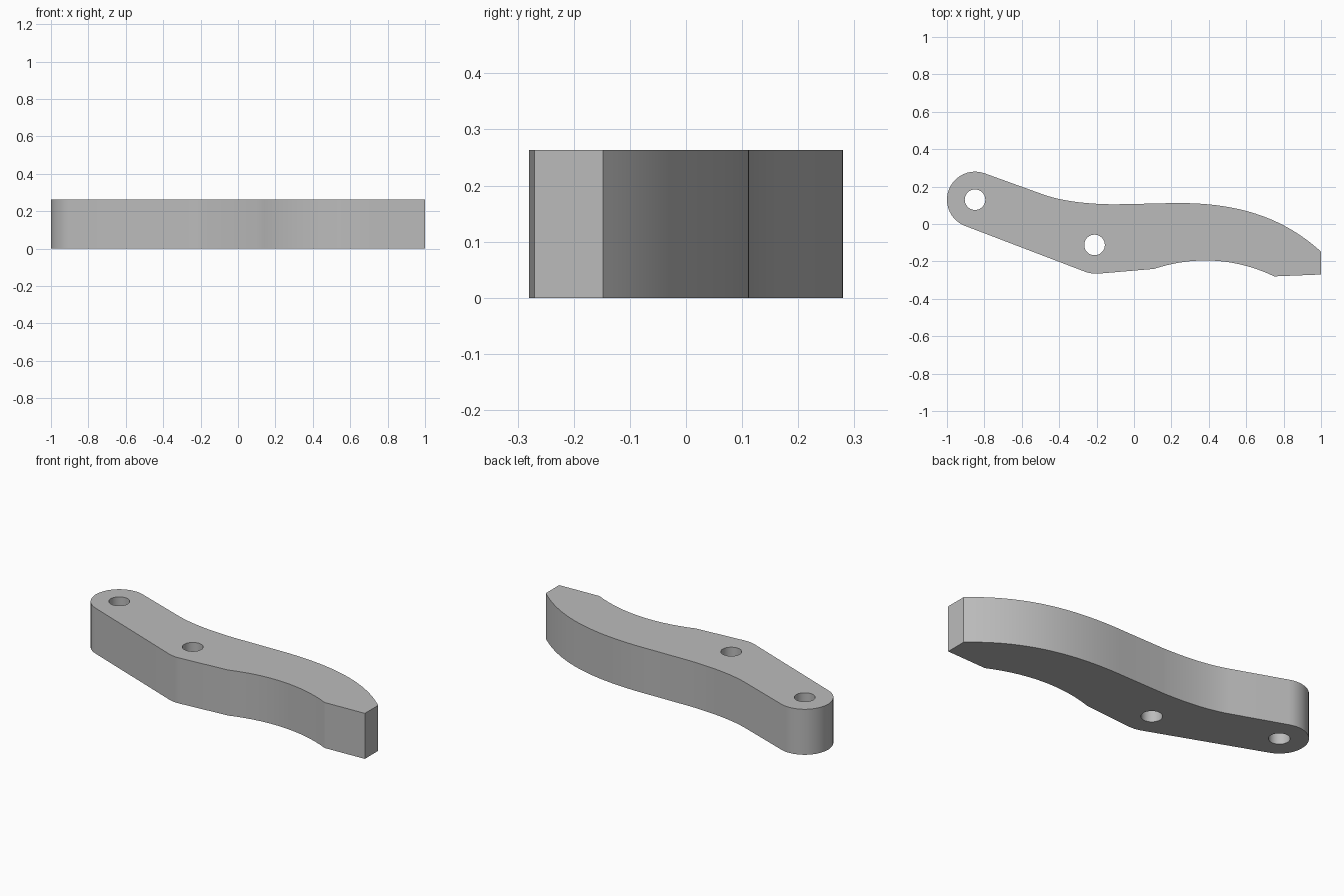
import bpy, bmesh
from math import sin, cos, radians
from mathutils import Vector
from mathutils.geometry import interpolate_bezier

cube = bpy.data.objects.get("Cube")
if cube:
    bpy.data.objects.remove(cube, do_unlink=True)

HEIGHT = 0.263
PIVOT = (-0.85, 0.13)
MIDDLE = (-0.211, -0.112)
HOLE_RADIUS = 0.055


def arc(centre, radius, start, end, steps):
    angles = [radians(start + (end - start) * i / steps) for i in range(steps + 1)]
    return [Vector((centre[0] + radius * cos(a), centre[1] + radius * sin(a), 0)) for a in angles]


def bezier(*points, steps=20):
    return list(interpolate_bezier(*[Vector((*p, 0)) for p in points], steps + 1))


def add_loop(bm, points):
    verts = [bm.verts.new(p) for p in points]
    return [bm.edges.new((v, verts[i - 1])) for i, v in enumerate(verts)]


# Lever outline, clockwise from the lower side of the round end
outline = arc(PIVOT, 0.15, 249, 69, 24)
outline += bezier((-0.5, 0.163), (-0.385, 0.12), (-0.25, 0.107), (-0.107, 0.105))
outline += bezier((0.14, 0.11), (0.5, 0.125), (0.77, 0.06), (1.0, -0.148), steps=28)
outline.append(Vector((1.0, -0.27, 0)))
outline += bezier((0.75, -0.28), (0.54, -0.18), (0.32, -0.17), (0.107, -0.24))
outline += bezier((-0.185, -0.265), (-0.21, -0.267), (-0.235, -0.265), (-0.262, -0.255), steps=6)

# Flat plate with two holes, extruded to full height
bm = bmesh.new()
edges = add_loop(bm, outline)
for centre in (PIVOT, MIDDLE):
    edges += add_loop(bm, arc(centre, HOLE_RADIUS, 0, 350, 35))
bmesh.ops.triangle_fill(bm, use_beauty=True, edges=edges, normal=(0, 0, 1))
result = bmesh.ops.extrude_face_region(bm, geom=bm.faces[:], use_keep_orig=True)
top_verts = [g for g in result["geom"] if isinstance(g, bmesh.types.BMVert)]
bmesh.ops.translate(bm, vec=(0, 0, HEIGHT), verts=top_verts)
bmesh.ops.recalc_face_normals(bm, faces=bm.faces[:])
mesh = bpy.data.meshes.new("lever_arm")
bm.to_mesh(mesh)
bm.free()

lever = bpy.data.objects.new("lever_arm", mesh)
bpy.context.collection.objects.link(lever)

# Plain grey material
grey = bpy.data.materials.new("plain grey")
grey.use_nodes = True
colour = (0.5, 0.5, 0.5, 1)
grey.diffuse_color = colour
grey.node_tree.nodes["Principled BSDF"].inputs["Base Color"].default_value = colour
mesh.materials.append(grey)

# Smooth curved walls, sharp rims and corners
bpy.ops.object.select_all(action="DESELECT")
lever.select_set(True)
bpy.context.view_layer.objects.active = lever
bpy.ops.object.shade_smooth_by_angle(angle=radians(20))
